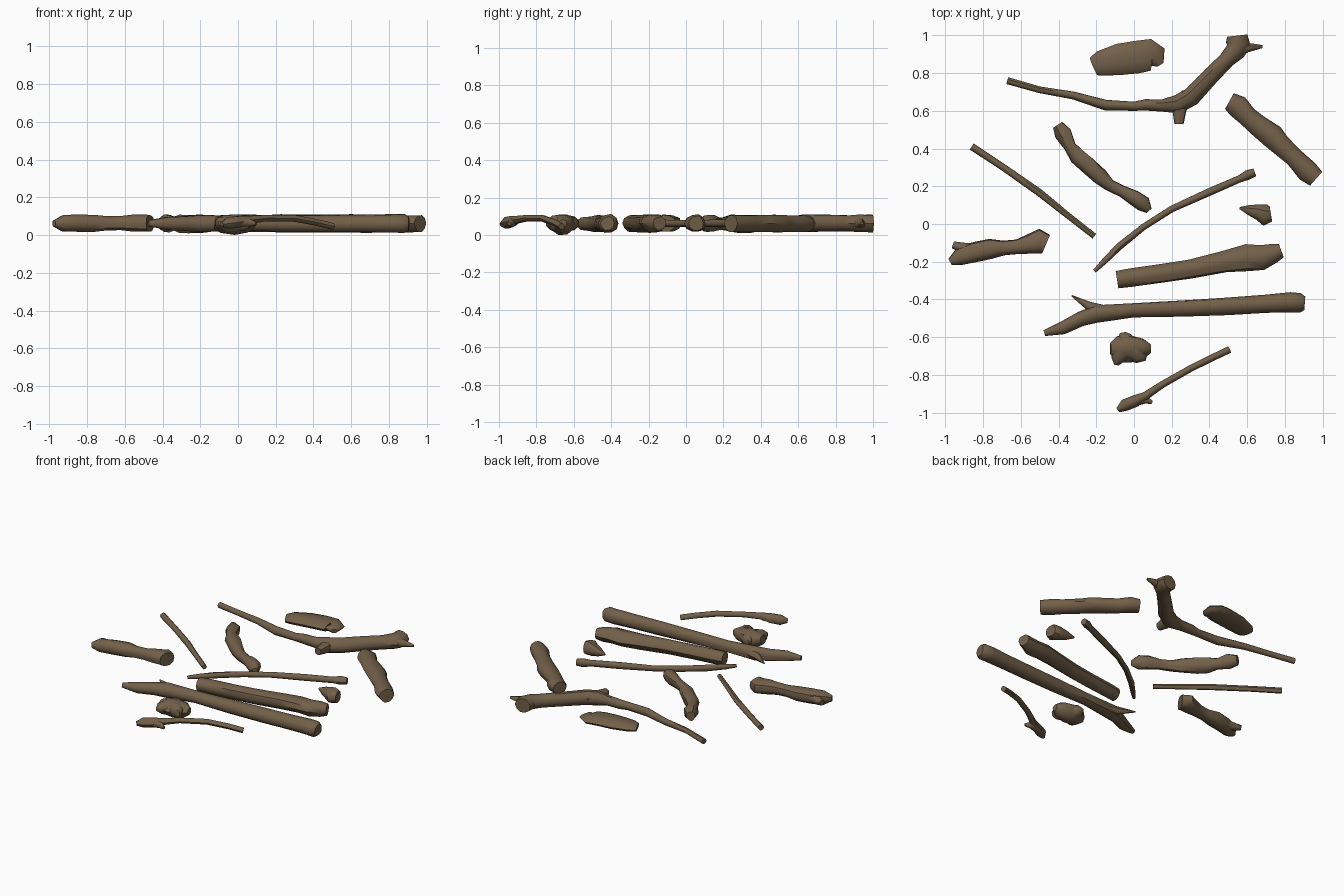
import bpy, bmesh, math, random
from mathutils import Vector

random.seed(4)
wood = bpy.data.materials.new("weathered brown wood")
wood.diffuse_color = (0.168, 0.115, 0.066, 1)
Z = 0.062      # usual height of the pieces' centre line
SIDES = 10


def tube(bm, pts, flat=0.047, rough=0.06):
    """Irregular tube along points (x, y, radius[, z[, vertical radius]])."""
    P = [Vector((p[0], p[1], p[3] if len(p) > 3 else Z)) for p in pts]
    lobes = [1 + random.uniform(-rough, rough) for _ in range(SIDES)]
    rings = []
    for i, p in enumerate(pts):
        t = (P[min(i + 1, len(P) - 1)] - P[max(i - 1, 0)]).normalized()
        side = Vector((-t.y, t.x, 0)).normalized()
        up = t.cross(side)
        rz = p[4] if len(p) > 4 else min(p[2], flat)
        ring = []
        for k in range(SIDES):
            a = 2 * math.pi * k / SIDES
            f = lobes[k] * (1 + random.uniform(-rough, rough) * 0.6)
            ring.append(bm.verts.new(P[i] + side * (p[2] * f * math.cos(a)) + up * (rz * f * math.sin(a))))
        rings.append(ring)
    for a, b in zip(rings, rings[1:]):
        for k in range(SIDES):
            n = (k + 1) % SIDES
            bm.faces.new((a[k], a[n], b[n], b[k]))
    bm.faces.new(rings[0][::-1])
    bm.faces.new(rings[-1])


def finish(bm, name):
    bmesh.ops.recalc_face_normals(bm, faces=bm.faces[:])
    me = bpy.data.meshes.new(name)
    bm.to_mesh(me)
    bm.free()
    me.materials.append(wood)
    ob = bpy.data.objects.new(name, me)
    bpy.context.collection.objects.link(ob)
    bpy.context.view_layer.objects.active = ob
    ob.select_set(True)
    bpy.ops.object.shade_smooth_by_angle(angle=math.radians(45))
    ob.select_set(False)


def piece(name, *tubes, **kw):
    bm = bmesh.new()
    for t in tubes:
        tube(bm, t, **kw)
    finish(bm, name)


# Flat slab of bark
piece("bark_slab", [(-.215, .835, .05, .055, .02), (-.18, .85, .068, .06, .028), (-.08, .872, .085, .066, .03),
                    (.02, .885, .088, .068, .03), (.09, .897, .086, .064, .028), (.115, .885, .067, .06, .024),
                    (.14, .845, .02, .055, .015)], rough=.04)

# Bent branch with stub, flared end and spur
piece("bent_branch",
      [(-.67, .76, .019, .05), (-.5, .712, .018), (-.32, .682, .021), (-.15, .632, .028), (0, .625, .025),
       (.06, .632, .03), (.15, .63, .033), (.23, .635, .05), (.3, .677, .05), (.4, .78, .045),
       (.49, .87, .043), (.535, .92, .055), (.55, .955, .066), (.545, .998, .055)],
      [(.26, .67, .035), (.24, .6, .037), (.238, .53, .025)],
      [(.53, .91, .04), (.6, .935, .025), (.68, .94, .008)],
      [(.28, .66, .025), (.255, .705, .006, .07)])

# Short knobbly log on the right
piece("knobbly_log",
      [(.505, .65, .045), (.55, .625, .058), (.6, .57, .05), (.66, .52, .055), (.735, .465, .062), (.775, .42, .052),
       (.85, .35, .048), (.92, .28, .056), (.965, .24, .046)],
      [(.71, .45, .04, .06), (.765, .505, .018, .065)])

# Twisted root in the middle
piece("twisted_root",
      [(-.405, .525, .03), (-.375, .48, .048), (-.34, .41, .034), (-.3, .36, .046), (-.25, .315, .05),
       (-.18, .25, .044), (-.13, .205, .034), (-.06, .17, .033), (.0, .14, .042), (.05, .105, .044), (.08, .07, .018)],
      rough=.12)

# Thin sticks
piece("straight_stick", [(-.86, .41, .019), (-.7, .305, .018), (-.5, .165, .019), (-.35, .045, .016),
                         (-.21, -.065, .015)])
piece("curved_stick", [(-.21, -.25, .01), (-.16, -.2, .016), (-.08, -.12, .02), (.05, -.015, .018), (.2, .08, .018),
                       (.4, .17, .021), (.56, .24, .02), (.6, .26, .027), (.64, .275, .022)])

# Small pointed chip
piece("small_chip", [(.56, .085, .006), (.61, .075, .028), (.66, .065, .042), (.695, .05, .058), (.725, .055, .04)])

# Left chunk with a split end
piece("split_chunk",
      [(-.975, -.2, .018), (-.93, -.175, .045), (-.85, -.15, .055), (-.76, -.132, .055), (-.69, -.127, .04),
       (-.62, -.12, .04), (-.56, -.108, .052), (-.5, -.09, .066), (-.465, -.105, .055)],
      [(-.96, -.11, .018), (-.9, -.13, .03), (-.8, -.13, .03)])

# Two big logs
piece("thick_log", [(-.09, -.295, .045), (-.02, -.284, .047), (.15, -.262, .047), (.3, -.238, .049),
                    (.48, -.2, .055), (.6, -.178, .067), (.68, -.178, .064), (.74, -.155, .048), (.78, -.14, .037)],
      flat=.05)
piece("long_forked_log",
      [(-.475, -.578, .016), (-.38, -.552, .035), (-.28, -.502, .04), (-.2, -.477, .047), (0, -.457, .038),
       (.25, -.448, .043), (.5, -.436, .046), (.7, -.424, .048), (.83, -.416, .053), (.88, -.418, .052),
       (.905, -.42, .036)],
      [(-.16, -.465, .035), (-.24, -.435, .024), (-.33, -.38, .004)], flat=.05)

# Round knot: lumpy body with three bumps
bm = bmesh.new()
tube(bm, [(-.125, -.66, .03), (-.09, -.66, .065, .058), (-.02, -.66, .07, .058, .055), (.05, -.66, .052),
          (.09, -.66, .022)], rough=.08)
tube(bm, [(-.03, -.65, .055), (-.055, -.6, .04), (-.06, -.575, .015)])
tube(bm, [(-.06, -.68, .055), (-.09, -.72, .035), (-.092, -.748, .012)])
tube(bm, [(0, -.67, .055), (.035, -.71, .042), (.04, -.73, .025)])
finish(bm, "wood_knot")

# Arched twig with a torn base
piece("arched_twig",
      [(-.085, -.985, .014, .058), (-.05, -.96, .032, .063), (.01, -.935, .032, .07), (.06, -.91, .022, .08),
       (.15, -.85, .018, .09), (.3, -.765, .018, .088), (.42, -.705, .018, .066), (.505, -.665, .018, .045)],
      [(.0, -.945, .024, .068), (.06, -.93, .022, .066), (.095, -.945, .01, .06)])
